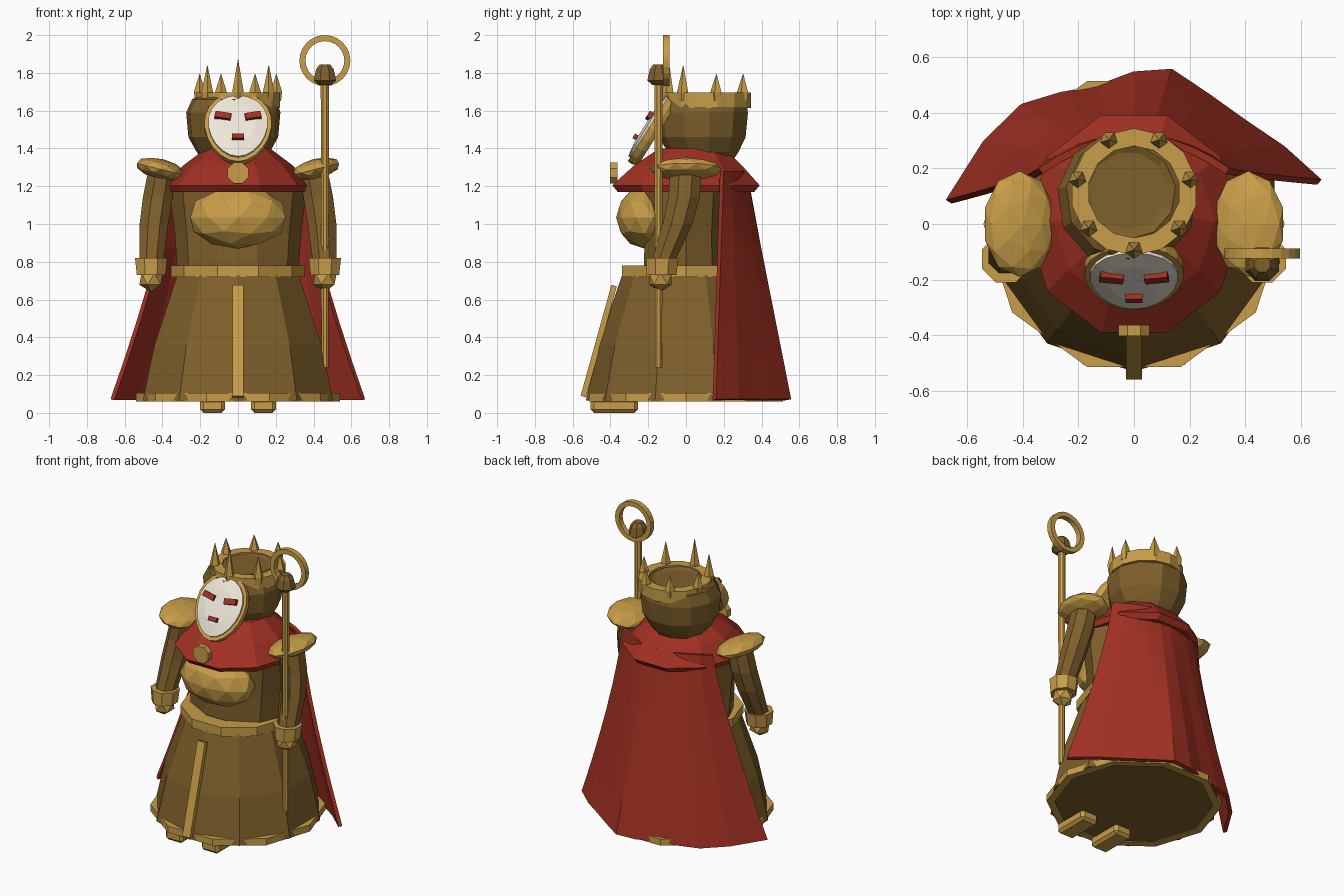
import bpy, bmesh
from math import sin, cos, pi, radians
from mathutils import Vector, Matrix, Euler

if "Cube" in bpy.data.objects:
    bpy.data.objects.remove(bpy.data.objects["Cube"])


def material(name, rgb):
    m = bpy.data.materials.new(name)
    m.diffuse_color = (*rgb, 1)
    m.use_nodes = True
    m.node_tree.nodes["Principled BSDF"].inputs["Base Color"].default_value = m.diffuse_color
    return m


GOLD = material("gold", (0.58, 0.34, 0.065))
BROWN = material("brown", (0.21, 0.115, 0.024))
RED = material("red", (0.36, 0.030, 0.016))
CREAM = material("cream", (0.85, 0.80, 0.69))


def finish(name, bm, mat, matrix=None):
    if matrix:
        bm.transform(matrix)
    bmesh.ops.recalc_face_normals(bm, faces=bm.faces)
    me = bpy.data.meshes.new(name)
    bm.to_mesh(me)
    bm.free()
    me.materials.append(mat)
    ob = bpy.data.objects.new(name, me)
    bpy.context.collection.objects.link(ob)
    return ob


def skin(name, rings, mat, closed=False, matrix=None):
    """Bridge equal rings of points; cap the ends, or join last to first."""
    bm = bmesh.new()
    vs = [[bm.verts.new(p) for p in r] for r in rings]
    n = len(vs[0])
    pairs = list(zip(vs, vs[1:])) + ([(vs[-1], vs[0])] if closed else [])
    for a, b in pairs:
        for i in range(n):
            j = (i + 1) % n
            bm.faces.new((a[i], a[j], b[j], b[i]))
    if not closed:
        bm.faces.new(vs[0])
        bm.faces.new(vs[-1])
    return finish(name, bm, mat, matrix)


def loft(name, sections, n, mat, turn=0.0, **kw):
    """Horizontal n-sided rings: (x, y, z, rx, ry); turn in steps from front."""
    rings = []
    for x, y, z, rx, ry in sections:
        ang = [2 * pi * (k + turn) / n - pi / 2 for k in range(n)]
        rings.append([(x + rx * cos(a), y + ry * sin(a), z) for a in ang])
    return skin(name, rings, mat, **kw)


def band(name, x, y, z0, z1, r_in, r_out, n, mat, **kw):
    prof = [(z0, r_out), (z1, r_out), (z1, r_in), (z0, r_in)]
    return loft(name, [(x, y, z, r, r) for z, r in prof], n, mat, closed=True, **kw)


def place(loc, rot=(0, 0, 0), scale=(1, 1, 1)):
    return Matrix.LocRotScale(Vector(loc), Euler([radians(a) for a in rot]), Vector(scale))


def blob(name, loc, scale, mat, rot=(0, 0, 0), sub=2):
    bm = bmesh.new()
    bmesh.ops.create_icosphere(bm, subdivisions=sub, radius=1)
    return finish(name, bm, mat, place(loc, rot, scale))


def box(name, size, mat, matrix, bevel=0):
    bm = bmesh.new()
    bmesh.ops.create_cube(bm, size=1)
    bm.transform(Matrix.Diagonal((*size, 1)))
    if bevel:
        bmesh.ops.bevel(bm, geom=bm.edges[:], offset=bevel, segments=1, affect='EDGES')
    return finish(name, bm, mat, matrix)


# Gown: skirt, hem, belt, torso
loft("skirt", [(0, 0, .065, .53, .53), (0, 0, .36, .465, .465), (0, 0, .74, .335, .335)], 10, BROWN)
band("hem_trim", 0, 0, .06, .105, .49, .54, 10, GOLD, turn=.5)
band("belt", 0, 0, .72, .78, .25, .355, 10, GOLD, turn=.5)
loft("torso", [(0, 0, .74, .32, .235), (0, 0, .95, .335, .23), (0, 0, 1.2, .365, .25),
               (0, 0, 1.33, .2, .18)], 10, BROWN, turn=.5)
blob("chest_plate", (0, -.22, 1.035), (.265, .15, .165), GOLD)

# Front strip lying on the skirt slope
box("front_strip", (.058, .03, .61), GOLD, place((0, -.462, .38), (-15.5, 0, 0)))

# Shoulder mantle and brooch
loft("mantle", [(0, 0, 1.17, .37, .38), (0, 0, 1.205, .385, .41), (0, .01, 1.31, .29, .30),
                (0, .03, 1.40, .17, .18)], 10, RED, turn=.5)
loft("brooch", [(0, 0, -.02, .06, .06), (0, 0, .02, .06, .06)], 8, GOLD, turn=.5,
     matrix=place((0, -.382, 1.27), (90, 0, 0)))

# Limbs, mirrored
for side, s in (("left", 1), ("right", -1)):
    loft(side + "_arm", [(s * .40, 0, 1.29, .08, .09), (s * .425, -.01, 1.14, .085, .09),
                         (s * .445, -.045, 1.0, .082, .085), (s * .46, -.125, .79, .068, .065)], 8, BROWN, turn=.5)
    loft(side + "_cuff", [(s * .46, -.13, .73, .082, .085), (s * .46, -.125, .82, .092, .092)], 8, GOLD, turn=.5)
    blob(side + "_hand", (s * .46, -.135, .71), (.07, .07, .07), GOLD, sub=1)
    blob(side + "_shoulder_pad", (s * .41, 0, 1.29), (.135, .19, .055), GOLD, (0, -s * 14, 0))
    box(side + "_foot", (.13, .25, .075), GOLD, place((s * .135, -.38, .0375)), .018)

# Hood
loft("hood", [(-.025, .10, 1.33, .15, .15), (-.025, .095, 1.38, .195, .19), (-.025, .09, 1.46, .24, .235),
              (-.025, .09, 1.59, .252, .248), (-.02, .1, 1.66, .225, .225), (-.02, .115, 1.69, .17, .17),
              (-.02, .12, 1.68, .14, .14)], 11, BROWN)

# Crown band and seven spikes
band("crown_band", 0, .115, 1.615, 1.695, .165, .228, 14, GOLD)
for k in range(7):
    a = 2 * pi * k / 7 - pi / 2
    x, y = .208 * cos(a), .115 + .208 * sin(a)
    top = {0: 1.87, 1: 1.84, 6: 1.84}.get(k, 1.795)
    loft("crown_spike", [(x, y, 1.65, .026, .026), (x, y, 1.70, .032, .032), (x, y, top, .001, .001)], 5, GOLD)

# Mask: tilted egg outline, chin forward; local z faces outward
FACE = place((0, -.205, 1.52), (58, 0, 0))


def egg(scale, depth, n=20):
    pts = []
    for k in range(n):
        t = 2 * pi * k / n
        pts.append((.157 * scale * cos(t) * (1 + .13 * sin(t)), .19 * scale * sin(t), depth))
    return pts


skin("mask", [egg(1, -.03), egg(1, 0), egg(.6, .012)], CREAM, matrix=FACE)
skin("mask_frame", [egg(1.05, -.07), egg(1.13, -.045), egg(1.13, -.012), egg(.98, -.012)], GOLD, matrix=FACE)
for s in (1, -1):
    box("eye", (.085, .036, .03), RED, FACE @ place((s * .08, .05, .015), (0, 0, s * 10)))
box("mouth", (.062, .028, .035), RED, FACE @ place((0, -.083, .015)))

# Staff with knob and ring
loft("staff_shaft", [(.46, -.145, .24, .02, .02), (.46, -.145, 1.77, .024, .024)], 8, GOLD, turn=.5)
loft("staff_knob", [(.46, -.145, 1.735, .035, .035), (.46, -.145, 1.76, .065, .065),
                    (.46, -.145, 1.82, .05, .05), (.46, -.145, 1.845, .03, .03)], 8, BROWN, turn=.5)
band("staff_ring", 0, 0, -.018, .018, .103, .135, 24, GOLD, matrix=place((.46, -.105, 1.865), (90, 0, 0)))

# Cape: flared sheet with a wavy hem, thickened
HEM_Y = [.08, .29, .42, .46, .485, .535, .545, .455, .36, .27, .15]
bm = bmesh.new()
rows = []
for r in range(7):
    t = r / 6
    row = []
    for i, hem_y in enumerate(HEM_Y):
        u = i / 5 - 1
        top_y = .31 - .12 * u ** 2
        row.append(bm.verts.new((u * (.335 + .33 * t ** 1.3), top_y + (hem_y - top_y) * t, 1.28 - 1.21 * t)))
    rows.append(row)
for a, b in zip(rows, rows[1:]):
    for i in range(len(HEM_Y) - 1):
        bm.faces.new((a[i], a[i + 1], b[i + 1], b[i]))
cape = finish("cape", bm, RED)
mod = cape.modifiers.new("thickness", 'SOLIDIFY')
mod.thickness = .025
mod.offset = 0
